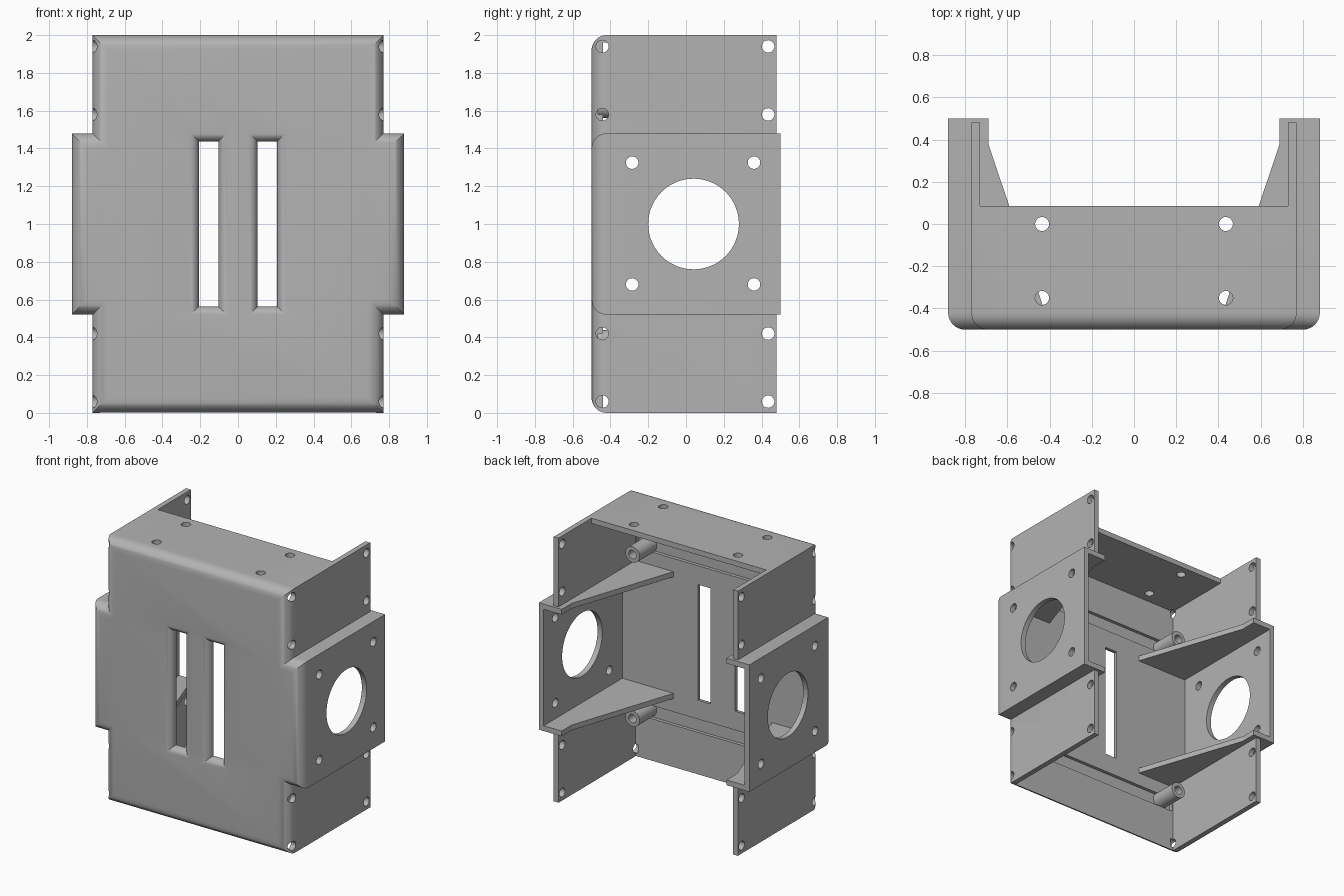
import bpy, bmesh, math
from mathutils import Matrix, Vector

if "Cube" in bpy.data.objects:
    bpy.data.objects.remove(bpy.data.objects["Cube"])

grey = bpy.data.materials.new("plain_grey")
grey.use_nodes = True
COLOUR = (0.45, 0.45, 0.45, 1)
grey.diffuse_color = COLOUR
grey.node_tree.nodes["Principled BSDF"].inputs["Base Color"].default_value = COLOUR


def finish(bm, name):
    bmesh.ops.recalc_face_normals(bm, faces=bm.faces)
    mesh = bpy.data.meshes.new(name)
    bm.to_mesh(mesh)
    bm.free()
    mesh.materials.append(grey)
    ob = bpy.data.objects.new(name, mesh)
    bpy.context.collection.objects.link(ob)
    return ob


def box(name, x, y, z, front_round=0):
    """Box from (min, max) ranges, optionally rounding the front edges."""
    bm = bmesh.new()
    bmesh.ops.create_cube(bm, size=1)
    for v in bm.verts:
        v.co = [r[0] if c < 0 else r[1] for c, r in zip(v.co, (x, y, z))]
    if front_round:
        edges = [e for e in bm.edges if all(v.co.y < y[0] + 1e-4 for v in e.verts)]
        bmesh.ops.bevel(bm, geom=edges, offset=front_round, segments=8,
                        profile=0.5, affect='EDGES')
    return finish(bm, name)


def cylinder(name, centre, radius, length, axis, sides=32):
    bm = bmesh.new()
    turn = Vector((0, 0, 1)).rotation_difference(Vector(axis)).to_matrix().to_4x4()
    bmesh.ops.create_cone(bm, cap_ends=True, segments=sides, radius1=radius,
                          radius2=radius, depth=length,
                          matrix=Matrix.Translation(centre) @ turn)
    return finish(bm, name)


def prism(name, outline, z0, z1):
    bm = bmesh.new()
    face = bm.faces.new([bm.verts.new((x, y, z0)) for x, y in outline])
    grown = bmesh.ops.extrude_face_region(bm, geom=[face])["geom"]
    bmesh.ops.translate(bm, vec=(0, 0, z1 - z0),
                        verts=[g for g in grown if isinstance(g, bmesh.types.BMVert)])
    return finish(bm, name)


def slot_cutter(cx, half_w, half_h, r):
    """Slot with a rounded flare at the front face."""
    bm = bmesh.new()
    steps = 6
    sections = [(FRONT - 0.02, r)]
    for i in range(steps + 1):
        a = math.pi / 2 * i / steps
        sections.append((FRONT + r * (1 - math.cos(a)), r * (1 - math.sin(a))))
    sections.append((FRONT + 0.15, 0))
    rings = []
    for y, grow in sections:
        w, h = half_w + grow, half_h + grow
        rings.append([bm.verts.new((cx + sx * w, y, 1 + sz * h))
                      for sx, sz in ((-1, -1), (1, -1), (1, 1), (-1, 1))])
    for a, b in zip(rings, rings[1:]):
        for i in range(4):
            j = (i + 1) % 4
            bm.faces.new((a[i], a[j], b[j], b[i]))
    bm.faces.new(rings[0])
    bm.faces.new(rings[-1])
    return finish(bm, "slot_cutter")


def boolean(target, tool, operation='DIFFERENCE'):
    mod = target.modifiers.new("bool", 'BOOLEAN')
    mod.operation, mod.solver, mod.object = operation, 'EXACT', tool
    bpy.context.view_layer.objects.active = target
    bpy.ops.object.modifier_apply(modifier=mod.name)
    bpy.data.objects.remove(tool)


def smooth(ob):
    bpy.ops.object.select_all(action='DESELECT')
    ob.select_set(True)
    bpy.context.view_layer.objects.active = ob
    bpy.ops.object.shade_smooth_by_angle(angle=math.radians(30))


FRONT, INNER = -0.5, -0.44
X, Y = (1, 0, 0), (0, 1, 0)

# Outer shell: tall body crossed by the wider motor housing
shell = box("shell", (-0.77, 0.77), (FRONT, 0.48), (0, 2), 0.08)
boolean(shell, box("housing", (-0.88, 0.88), (FRONT, 0.5), (0.52, 1.48), 0.08), 'UNION')

# Hollow out: body open at back and bottom, housing open at back, short top plate
boolean(shell, box("body_cutter", (-0.73, 0.73), (INNER, 1), (-0.1, 1.96)))
boolean(shell, box("housing_cutter", (-0.84, 0.84), (INNER, 1), (0.56, 1.44)))
boolean(shell, box("top_cutter", (-0.73, 0.73), (0.085, 1), (1.9, 2.1)))

# Shallow channels across the inside of the front panel
for z in (0.37, 1.63):
    boolean(shell, box("channel_cutter", (-0.72, 0.72), (INNER - 0.025, INNER + 0.1),
                       (z - 0.05, z + 0.05)))

# Flared slots in the front panel
for side in (-1, 1):
    boolean(shell, slot_cutter(side * 0.155, 0.052, 0.437, 0.05))

# Screw holes and shaft opening through both sides
side_holes = [(y, z) for y in (-0.443, 0.435) for z in (0.06, 0.42, 1.58, 1.94)]
side_holes += [(y, z) for y in (-0.285, 0.36) for z in (0.68, 1.325)]
for y, z in side_holes:
    for side in (-1, 1):
        boolean(shell, cylinder("hole_cutter", (side * 0.81, y, z), 0.033, 0.2, X))
boolean(shell, cylinder("shaft_cutter", (0, 0.04, 1), 0.24, 3, X, 64))

# Screw holes in the top plate
for x in (-0.435, 0.435):
    for y in (-0.35, 0):
        boolean(shell, cylinder("hole_cutter", (x, y, 2), 0.033, 0.2, (0, 0, 1)))
smooth(shell)

# Tapered gussets and hollow posts on each side
for side, word in ((1, "left"), (-1, "right")):
    outline = [(side * x, y) for x, y in
               ((0.735, 0.5), (0.69, 0.5), (0.69, 0.38), (0.41, -0.45), (0.735, -0.45))]
    for level, z0, post_z in (("lower", 0.52, 0.38), ("upper", 1.44, 1.62)):
        prism(f"{word}_{level}_gusset", outline, z0, z0 + 0.04)
        post = cylinder(f"{word}_{level}_post", (side * 0.63, -0.365, post_z), 0.06, 0.21, Y)
        boolean(post, cylinder("bore_cutter", (side * 0.63, -0.3, post_z), 0.032, 0.25, Y))
        smooth(post)
